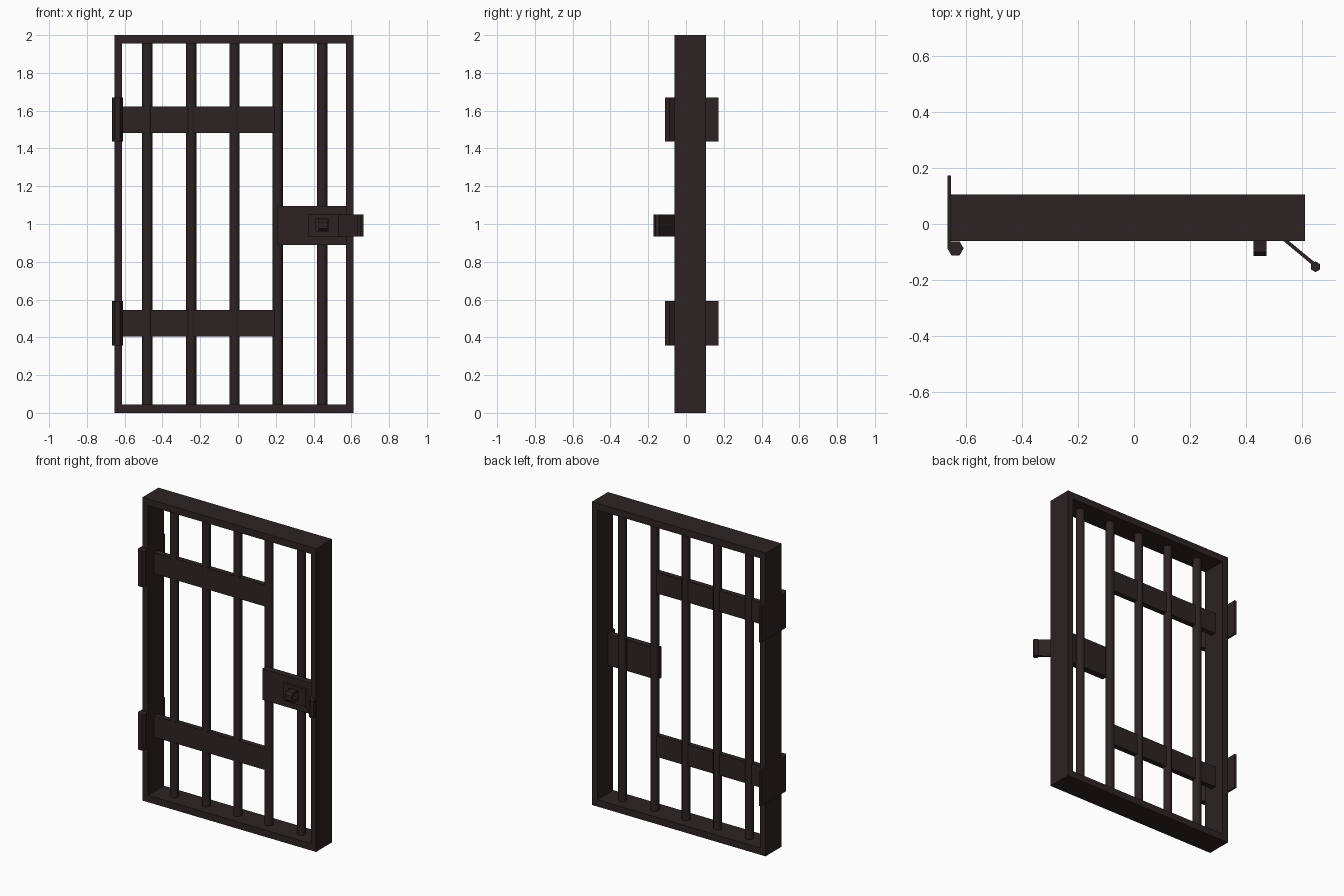
import bpy, bmesh, math

if "Cube" in bpy.data.objects:
    bpy.data.objects.remove(bpy.data.objects["Cube"])

mat = bpy.data.materials.new("dark_iron")
mat.diffuse_color = (0.026, 0.017, 0.017, 1)
mat.use_nodes = True
mat.node_tree.nodes["Principled BSDF"].inputs["Base Color"].default_value = mat.diffuse_color


def finish(name, bm):
    bmesh.ops.recalc_face_normals(bm, faces=bm.faces)
    me = bpy.data.meshes.new(name)
    bm.to_mesh(me)
    bm.free()
    me.materials.append(mat)
    ob = bpy.data.objects.new(name, me)
    bpy.context.collection.objects.link(ob)
    return ob


def extrude(name, pts, vec):
    """Extrude a closed 3D outline along a vector."""
    bm = bmesh.new()
    f = bm.faces.new([bm.verts.new(p) for p in pts])
    r = bmesh.ops.extrude_face_region(bm, geom=[f])
    top = [v for v in r["geom"] if isinstance(v, bmesh.types.BMVert)]
    bmesh.ops.translate(bm, verts=top, vec=vec)
    if len([g for g in bm.faces if f == g]) == 0:
        bmesh.ops.holes_fill(bm, edges=bm.edges)
    return finish(name, bm)


def box(name, x, y, z):
    return extrude(name, [(x[0], y[0], z[0]), (x[1], y[0], z[0]), (x[1], y[1], z[0]), (x[0], y[1], z[0])],
                   (0, 0, z[1] - z[0]))


def prism(name, x, y, r, z, n, turn=0.0):
    pts = [(x + r * math.cos(turn + math.tau * i / n), y + r * math.sin(turn + math.tau * i / n), z[0])
           for i in range(n)]
    return extrude(name, pts, (0, 0, z[1] - z[0]))


def ring(name, outer, inner, vec):
    """Closed frame between two matching outlines, extruded along a vector."""
    bm = bmesh.new()
    shift = lambda p: tuple(a + b for a, b in zip(p, vec))
    loops = [[bm.verts.new(p) for p in l] for l in
             (outer, inner, [shift(p) for p in inner], [shift(p) for p in outer])]
    n = len(outer)
    for k in range(4):
        a, b = loops[k], loops[(k + 1) % 4]
        for i in range(n):
            j = (i + 1) % n
            bm.faces.new((a[i], a[j], b[j], b[i]))
    return finish(name, bm)


def rect_xz(x0, x1, z0, z1, y):
    return [(x0, y, z0), (x1, y, z0), (x1, y, z1), (x0, y, z1)]


# outer frame
ring("door_frame", rect_xz(-0.655, 0.612, 0, 2, -0.06),
     rect_xz(-0.614, 0.573, 0.045, 1.955, -0.06), (0, 0.166, 0))

# vertical round bars
for i, x in enumerate((-0.48, -0.248, -0.018, 0.21, 0.446)):
    bar = prism(f"bar_{i + 1}", x, 0.024, 0.027, (0.04, 1.96), 12)
    bpy.context.view_layer.objects.active = bar
    bar.select_set(True)
    bpy.ops.object.shade_smooth_by_angle(angle=math.radians(40))
    bar.select_set(False)

# cross straps and hinges
for tag, zc in (("lower", 0.475), ("upper", 1.553)):
    box(f"{tag}_cross_strap", (-0.616, 0.208), (0.003, 0.038), (zc - 0.07, zc + 0.07))
    z = (zc - 0.117, zc + 0.117)
    box(f"{tag}_hinge_plate", (-0.667, -0.654), (-0.09, 0.173), z)
    prism(f"{tag}_hinge_barrel", -0.638, -0.087, 0.029, z, 6)

# lock case in front of the bars
box("lock_case", (0.21, 0.58), (-0.045, -0.003), (0.89, 1.095))

# hasp plate with a slot for the staple
ring("hasp_plate", rect_xz(0.37, 0.537, 0.935, 1.05, -0.06),
     rect_xz(0.414, 0.479, 0.96, 1.028, -0.06), (0, 0.016, 0))

# bent hasp arm and its barrel
extrude("hasp_arm", [(0.533, -0.06, 0.935), (0.644, -0.152, 0.935),
                     (0.652, -0.142, 0.935), (0.548, -0.056, 0.935)], (0, 0, 0.115))
prism("hasp_barrel", 0.649, -0.153, 0.019, (0.935, 1.05), 6, math.pi / 6)

# staple loop, open sideways for a padlock


def arch(x, h, y_tip):
    c = h * 0.45
    return [(x, -0.04, 0.994 - h), (x, y_tip + c, 0.994 - h), (x, y_tip, 0.994 - h + c),
            (x, y_tip, 0.994 + h - c), (x, y_tip + c, 0.994 + h), (x, -0.04, 0.994 + h)]


ring("lock_staple", arch(0.427, 0.032, -0.115), arch(0.427, 0.018, -0.1), (0.046, 0, 0))
